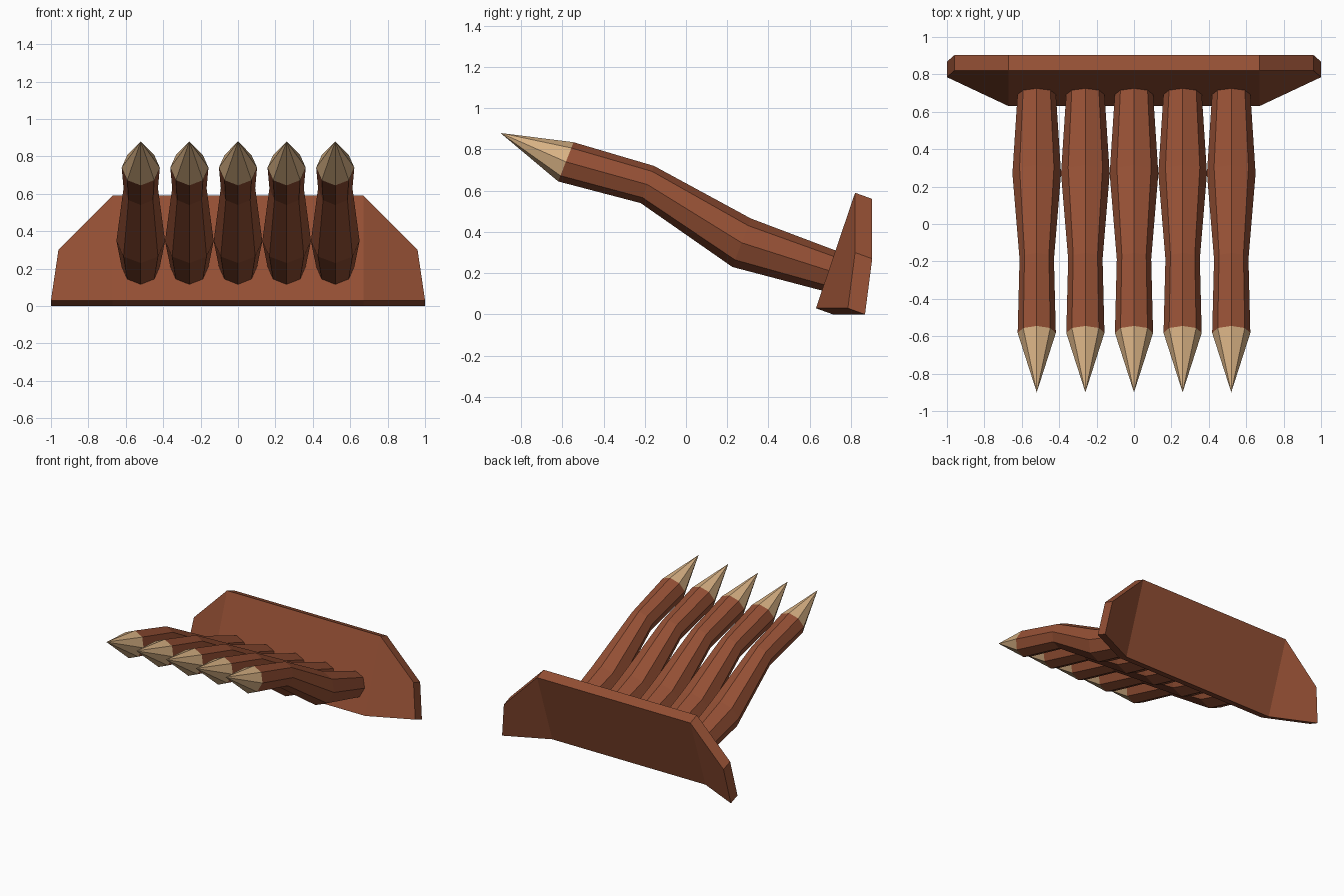
import bpy
from math import sin, cos, pi
from mathutils import Vector

if "Cube" in bpy.data.objects:
    bpy.data.objects.remove(bpy.data.objects["Cube"])


def material(name, color):
    m = bpy.data.materials.new(name)
    m.diffuse_color = color
    m.use_nodes = True
    m.node_tree.nodes["Principled BSDF"].inputs["Base Color"].default_value = m.diffuse_color
    return m


wood = material("brown_wood", (0.30, 0.08, 0.035, 1))
raw = material("pale_cut_wood", (0.68, 0.44, 0.23, 1))


def add_mesh(name, verts, faces, mat):
    me = bpy.data.meshes.new(name)
    me.from_pydata(verts, [], faces)
    me.materials.append(mat)
    ob = bpy.data.objects.new(name, me)
    bpy.context.collection.objects.link(ob)
    return ob


# Back board: folded front outline, extruded along a tilted thickness vector
half = [(0.67, 0.63, 0.03), (1.0, 0.785, 0.03), (0.96, 0.82, 0.30), (0.67, 0.82, 0.59)]
outline = [Vector(p) for p in half] + [Vector((-x, y, z)) for x, y, z in reversed(half)]
depth = Vector((0, 0.083, -0.03))
n = len(outline)
panels = [(0, 1, 2, 3), (0, 3, 4, 7), (7, 4, 5, 6)]
faces = panels + [tuple(i + n for i in reversed(p)) for p in panels]
faces += [(i, i + n, (i + 1) % n + n, (i + 1) % n) for i in range(n)]
add_mesh("back_board", outline + [p + depth for p in outline], faces, wood)

# Stake rings: top (y, z), bottom (y, z), half width
SIDES = 8
rings = [
    ((0.765, 0.295), (0.70, 0.105), 0.10),
    ((0.315, 0.465), (0.225, 0.23), 0.13),
    ((-0.155, 0.72), (-0.22, 0.54), 0.092),
    ((-0.545, 0.835), (-0.62, 0.645), 0.102),
]


def ring(x0, top, bottom, w):
    t, b = Vector((x0, *top)), Vector((x0, *bottom))
    c, up = (t + b) / 2, (t - b) / 2
    return [c + up * cos(2 * pi * i / SIDES) + Vector((w * sin(2 * pi * i / SIDES), 0, 0))
            for i in range(SIDES)]


# Five bent stakes with sharpened tips
for k in range(5):
    x0 = (k - 2) * 0.26
    loops = [ring(x0, *r) for r in rings]
    verts = [v for loop in loops for v in loop]
    faces = [tuple(range(SIDES))[::-1]]
    for r in range(len(rings) - 1):
        for i in range(SIDES):
            j = (i + 1) % SIDES
            a, b = r * SIDES, (r + 1) * SIDES
            faces.append((a + i, a + j, b + j, b + i))
    add_mesh(f"stake_{k + 1}", verts, faces, wood)
    tip = loops[-1] + [Vector((x0, -0.90, 0.88))]
    add_mesh(f"stake_tip_{k + 1}", tip,
             [(i, (i + 1) % SIDES, SIDES) for i in range(SIDES)], raw)

# Make all face directions point outwards
import bmesh
for ob in bpy.context.collection.objects:
    if ob.name.startswith("stake"):
        bm = bmesh.new()
        bm.from_mesh(ob.data)
        mid = sum((v.co for v in bm.verts), Vector()) / len(bm.verts)
        for f in bm.faces:
            c = f.calc_center_median()
            ref = Vector((mid.x, c.y, 0.515 - 0.5 * c.y)) if len(f.verts) == 4 else mid
            if f.normal.dot(c - ref) < 0:
                f.normal_flip()
        bm.to_mesh(ob.data)
        bm.free()
    else:
        bm = bmesh.new()
        bm.from_mesh(ob.data)
        bmesh.ops.recalc_face_normals(bm, faces=bm.faces)
        bm.to_mesh(ob.data)
        bm.free()
